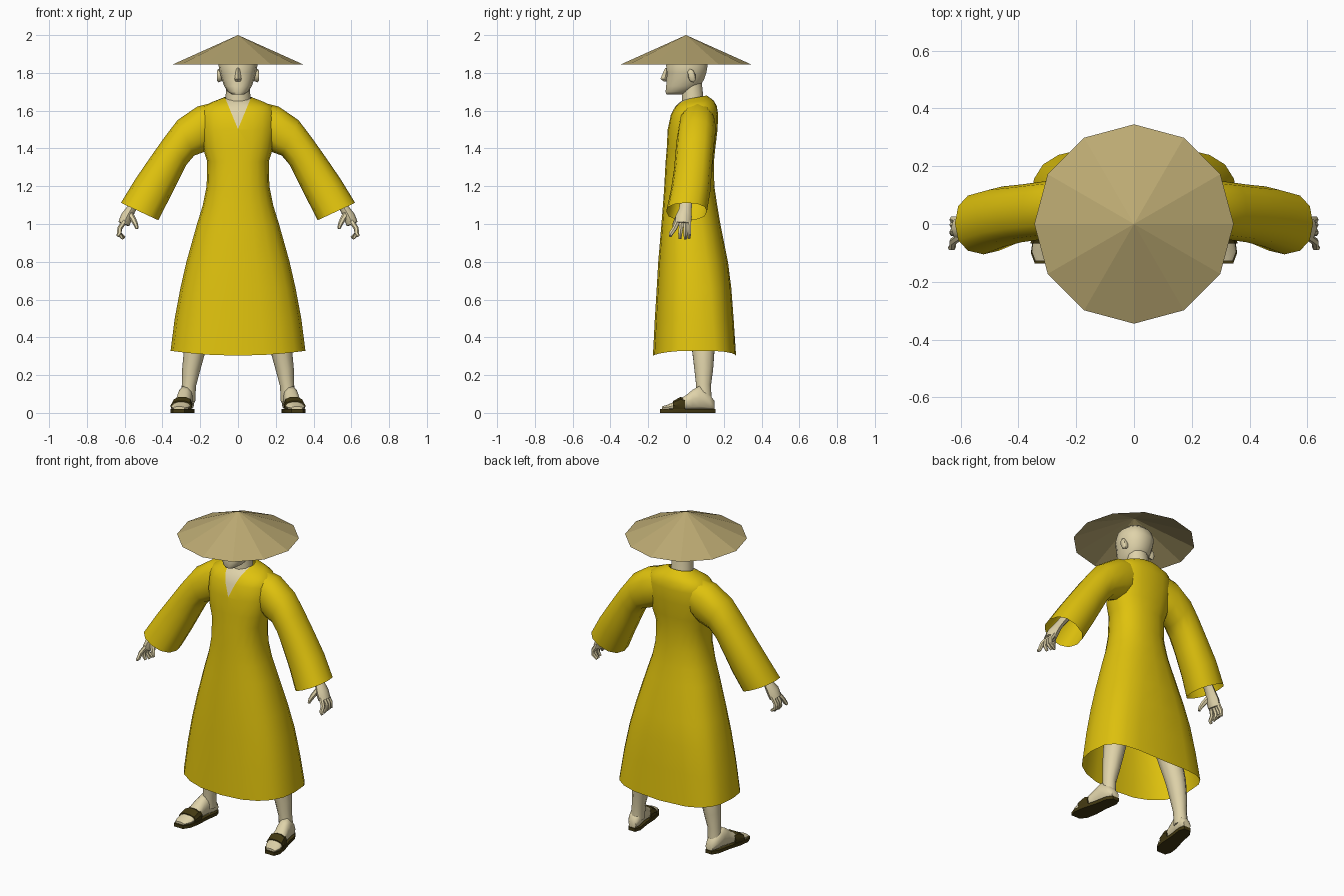
import bpy, bmesh, math
from mathutils import Vector as V


def material(name, rgb):
    m = bpy.data.materials.new(name)
    m.diffuse_color = (*rgb, 1)
    return m


STRAW = material("straw", (0.50, 0.40, 0.17))
SKIN = material("skin", (0.74, 0.65, 0.40))
CLOTH = material("yellow cloth", (0.74, 0.54, 0.004))
DARK = material("dark sandal", (0.055, 0.04, 0.006))


def ring(c, u, v, seg=12, front=2.0, back=None):
    """Superellipse section round c with half axes u and v."""
    pts = []
    for i in range(seg):
        a = 2 * math.pi * i / seg
        co, si = math.cos(a), math.sin(a)
        e = 2 / (front if si < 0 else (back or front))
        pts.append(V(c) + V(u) * math.copysign(abs(co) ** e, co)
                   + V(v) * math.copysign(abs(si) ** e, si))
    return pts


def tube(points, seg=6, flat=1.0):
    """Sections along a path of (x, y, z, radius)."""
    out = []
    for i, p in enumerate(points):
        a, b = points[max(i - 1, 0)], points[min(i + 1, len(points) - 1)]
        t = (V(b[:3]) - V(a[:3])).normalized()
        u = t.cross(V((0, 1, 0))).normalized()
        v = u.cross(t).normalized()
        out.append(ring(p[:3], u * p[3] * flat, v * p[3], seg))
    return out


def build(name, lofts, mat, mirror=False, caps=True, angle=50):
    bm = bmesh.new()
    for rings in lofts:
        vs = [[bm.verts.new(p) for p in r] for r in rings]
        n = len(vs[0])
        for a, b in zip(vs, vs[1:]):
            for i in range(n):
                j = (i + 1) % n
                bm.faces.new((a[i], a[j], b[j], b[i]))
        if caps:
            bm.faces.new(vs[0])
            bm.faces.new(vs[-1])
    bmesh.ops.recalc_face_normals(bm, faces=bm.faces[:])
    me = bpy.data.meshes.new(name)
    bm.to_mesh(me)
    bm.free()
    me.materials.append(mat)
    ob = bpy.data.objects.new(name, me)
    bpy.context.collection.objects.link(ob)
    if mirror:
        ob.modifiers.new("mirror", 'MIRROR')
    bpy.ops.object.select_all(action='DESELECT')
    ob.select_set(True)
    bpy.context.view_layer.objects.active = ob
    bpy.ops.object.shade_smooth_by_angle(angle=math.radians(angle))
    return ob


# Straw hat: open twelve-sided cone
bpy.ops.mesh.primitive_cone_add(vertices=12, radius1=0.345, radius2=0, depth=0.155,
                                end_fill_type='NOTHING', location=(0, 0, 1.9225))
hat = bpy.context.object
hat.name = "straw_hat"
hat.data.materials.append(STRAW)

# Robe body: z, half width, front y, back y, front roundness, back roundness, front drop
body = [(0.303, 0.357, -0.175, 0.265, 2.5, 3.4, 0), (0.50, 0.335, -0.165, 0.252, 2.4, 3.1, 0),
        (0.66, 0.305, -0.155, 0.24, 2.4, 2.9, 0), (0.80, 0.273, -0.147, 0.222, 2.3, 2.6, 0),
        (1.00, 0.217, -0.13, 0.182, 2.3, 2.4, 0), (1.10, 0.186, -0.122, 0.165, 2.3, 2.3, 0),
        (1.20, 0.166, -0.115, 0.15, 2.3, 2.3, 0), (1.33, 0.163, -0.108, 0.148, 2.3, 2.3, 0),
        (1.40, 0.185, -0.102, 0.155, 2.4, 2.4, 0), (1.50, 0.20, -0.097, 0.167, 2.4, 2.4, 0),
        (1.58, 0.20, -0.08, 0.17, 2.4, 2.4, 0), (1.625, 0.185, -0.058, 0.163, 2.3, 2.3, 0.005),
        (1.655, 0.13, -0.035, 0.145, 2, 2, 0.012), (1.68, 0.073, -0.012, 0.11, 2, 2, 0.022)]
robe = build("robe_body", [[ring((0, (f + b) / 2, z - d / 2), (w, 0, 0), (0, (b - f) / 2, d / 2),
                                 20, nf, nb) for z, w, f, b, nf, nb, d in body]],
             CLOTH, caps=False)

# Open neckline: cut a V in the chest; lift the hem at the sides
robe.data.materials.append(SKIN)
bm = bmesh.new()
bm.from_mesh(robe.data)
for v in bm.verts:
    if v.co.z < 0.31:
        v.co.z += 0.026 * (v.co.x / 0.357) ** 2
for s in (1, -1):
    chest = [f for f in bm.faces if f.calc_center_median().z > 1.5 and f.calc_center_median().y < 0.04]
    geom = chest + list({e for f in chest for e in f.edges}) + list({v for f in chest for v in f.verts})
    bmesh.ops.bisect_plane(bm, geom=geom, dist=1e-5, plane_co=(0, 0, 1.502),
                           plane_no=V((0.17, 0, -0.07 * s)).normalized())
for f in bm.faces:
    c = f.calc_center_median()
    if c.y < 0.04 and c.z > 1.502 and abs(c.x) < (c.z - 1.502) * 0.07 / 0.17:
        f.material_index = 1
bm.to_mesh(robe.data)
bm.free()

# Sleeves: upper x, z, lower x, z, centre y, half depth
sleeve = [(0.10, 1.65, 0.11, 1.42, 0.06, 0.085), (0.215, 1.622, 0.17, 1.385, 0.06, 0.10),
          (0.32, 1.55, 0.232, 1.362, 0.052, 0.10), (0.39, 1.458, 0.272, 1.315, 0.045, 0.10),
          (0.465, 1.352, 0.312, 1.235, 0.037, 0.10), (0.545, 1.235, 0.368, 1.125, 0.025, 0.105),
          (0.62, 1.112, 0.422, 1.02, 0.003, 0.108)]
build("sleeves", [[ring(((a + c) / 2, y, (b + d) / 2), ((a - c) / 2, 0, (b - d) / 2),
                        (0, h, 0), 12, 2.3) for a, b, c, d, y, h in sleeve]],
      CLOTH, mirror=True, caps=False)

# Head: z, half width, front y, back y
skull = [(1.686, 0.032, -0.105, -0.02), (1.70, 0.055, -0.11, 0.03), (1.73, 0.073, -0.107, 0.075),
         (1.765, 0.086, -0.105, 0.098), (1.80, 0.096, -0.103, 0.11), (1.84, 0.103, -0.108, 0.117),
         (1.89, 0.092, -0.09, 0.10), (1.925, 0.05, -0.05, 0.06)]
build("head", [[ring((0, (f + b) / 2, z), (w, 0, 0), (0, (b - f) / 2, 0), 14, 2.2)
                for z, w, f, b in skull]], SKIN)
build("nose", [[ring((0, y, z), (w, 0, 0), (0, d, 0), 4) for z, w, y, d in
                ((1.755, 0.014, -0.105, 0.012), (1.768, 0.018, -0.112, 0.024),
                 (1.825, 0.009, -0.10, 0.011))]], SKIN, angle=30)
build("ears", [[ring((x, 0.03, 1.785), (0, s * 0.02, s * 0.006), (0, -s * 0.01, s * 0.036), 8)
                for x, s in ((0.08, 0.7), (0.103, 1), (0.11, 0.8))]], SKIN, mirror=True)
build("neck", [[ring((0, y, z), (w, 0, 0), (0, d, 0), 10) for z, w, y, d in
                ((1.58, 0.075, 0.045, 0.07), (1.66, 0.066, 0.036, 0.06),
                 (1.76, 0.062, 0.03, 0.055))]], SKIN)

# Hands: forearm and palm, four fingers, thumb
palm = tube([(0.45, 0.01, 1.24, 0.036), (0.545, 0, 1.11, 0.032), (0.568, -0.004, 1.075, 0.034),
             (0.588, -0.012, 1.04, 0.043), (0.605, -0.015, 1.0, 0.041)], 8, 0.75)
fingers = [tube([(0.602, y, 1.015, 0.014), (0.627, y + k * 0.5, 0.975, 0.013),
                 (0.628, y + k, 0.948, 0.012), (tx, y + k * 1.1, tz, 0.008)])
           for y, k, tx, tz in ((-0.042, -0.038, 0.638, 0.936), (-0.023, -0.008, 0.612, 0.924),
                                (-0.003, 0.0, 0.605, 0.922), (0.014, 0.002, 0.60, 0.927))]
thumb = tube([(0.572, -0.025, 1.055, 0.017), (0.552, -0.05, 1.02, 0.015),
              (0.540, -0.062, 0.995, 0.012), (0.534, -0.066, 0.975, 0.008)])
build("hands", [palm, thumb] + fingers, SKIN, mirror=True)

# Legs running up under the robe
build("legs", [tube([(0.13, 0.06, 0.75, 0.085), (0.19, 0.075, 0.50, 0.075),
                     (0.23, 0.092, 0.33, 0.062), (0.248, 0.094, 0.23, 0.052),
                     (0.26, 0.093, 0.145, 0.041), (0.266, 0.095, 0.06, 0.043)], 10, 0.92)],
      SKIN, mirror=True)


# Feet point outwards: sections by y, half width, height above the sole
def foot_x(y):
    return 0.268 + (0.13 - y) * 0.17


def arch(y, w, top, low=0.018, grow=0.0):
    mid = (top + grow + low) / 2
    return ring((foot_x(y), y, mid), (w + grow, 0, 0), (0, 0, (top + grow - low) / 2), 10, 3.5, 2.2)


feet = [(0.15, 0.025, 0.065), (0.125, 0.038, 0.10), (0.07, 0.04, 0.145), (0.035, 0.04, 0.125),
        (0.0, 0.043, 0.095), (-0.05, 0.05, 0.066), (-0.095, 0.048, 0.045), (-0.128, 0.03, 0.034)]
build("feet", [[arch(*s) for s in feet]], SKIN, mirror=True)

# Sandals: flat sole and a strap across the instep
strap = [arch(y, w, t, 0.012, 0.007) for y, w, t in
         ((-0.005, 0.043, 0.072), (-0.03, 0.047, 0.079), (-0.068, 0.05, 0.057))]
build("sandal_straps", [strap], DARK, mirror=True, angle=35)

outline = [(0.155, 0.022), (0.12, 0.04), (0.04, 0.042), (-0.04, 0.052), (-0.10, 0.05), (-0.137, 0.03)]
edge = [(foot_x(y) + w, y) for y, w in outline] + [(foot_x(y) - w, y) for y, w in reversed(outline)]
build("sandal_soles", [[[V((x, y, z)) for x, y in edge] for z in (0, 0.02)]], DARK,
      mirror=True, angle=30)
